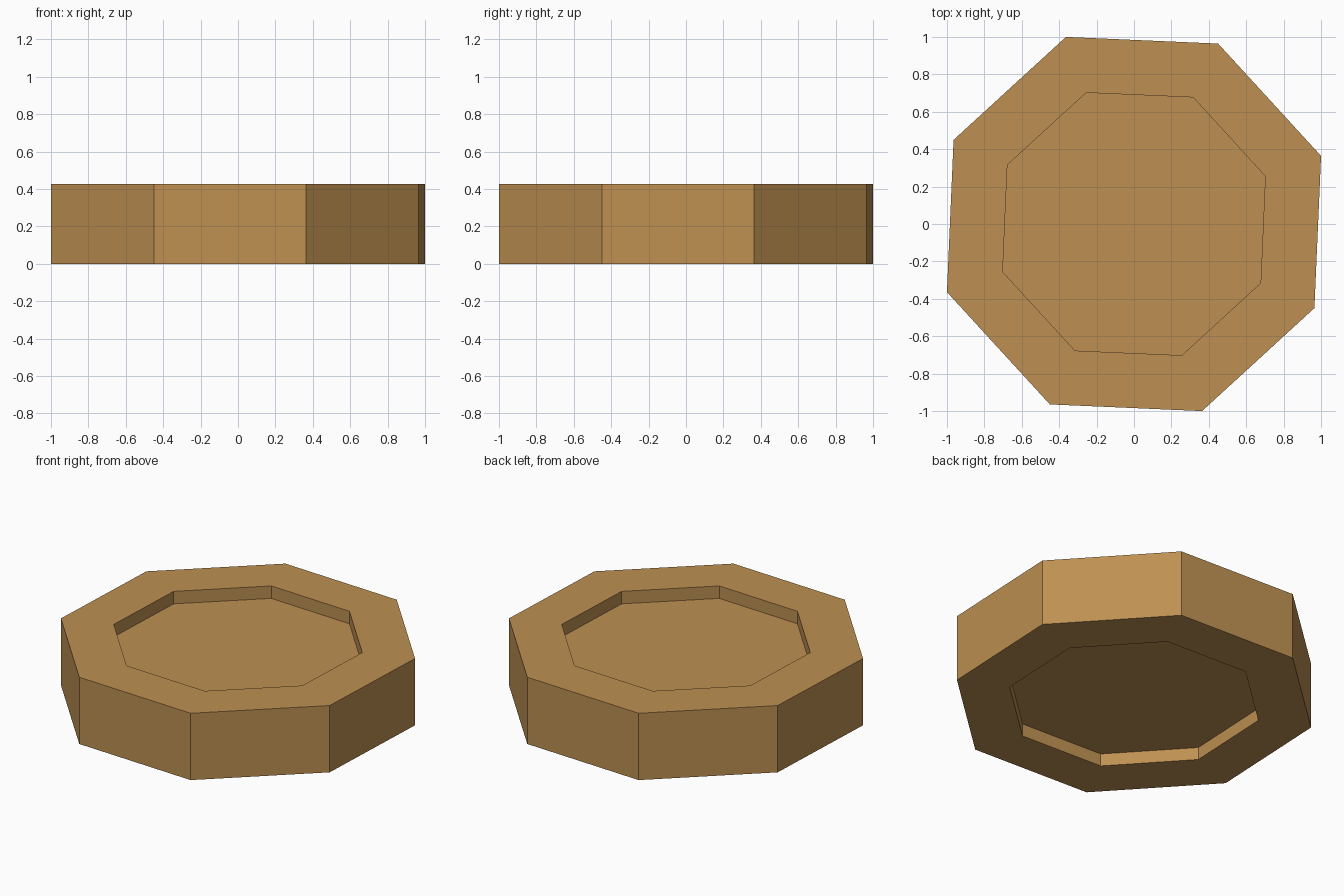
import bpy, bmesh, math

if "Cube" in bpy.data.objects:
    bpy.data.objects.remove(bpy.data.objects["Cube"])

SIDES = 8
TURN = math.radians(20.0)
R_OUT, R_IN = 1.0643, 0.747
HEIGHT, RECESS = 0.428, 0.08

wood = bpy.data.materials.new("tan wood")
wood.diffuse_color = (0.515, 0.279, 0.085, 1.0)
wood.use_nodes = True
wood.node_tree.nodes["Principled BSDF"].inputs["Base Color"].default_value = wood.diffuse_color

bm = bmesh.new()


def ring(radius, z):
    return [bm.verts.new((radius * math.cos(TURN + i * math.tau / SIDES),
                          radius * math.sin(TURN + i * math.tau / SIDES), z))
            for i in range(SIDES)]


# Profile from the bottom recess, around the rim, to the top recess
profile = [(R_IN, RECESS), (R_IN, 0), (R_OUT, 0),
           (R_OUT, HEIGHT), (R_IN, HEIGHT), (R_IN, HEIGHT - RECESS)]
rings = [ring(r, z) for r, z in profile]
for a, b in zip(rings, rings[1:]):
    for i in range(SIDES):
        j = (i + 1) % SIDES
        bm.faces.new((a[i], a[j], b[j], b[i]))

# Recessed floors
bm.faces.new(rings[0][::-1])
bm.faces.new(rings[-1])
bmesh.ops.recalc_face_normals(bm, faces=bm.faces)

mesh = bpy.data.meshes.new("octagonal_disc")
bm.to_mesh(mesh)
bm.free()
mesh.materials.append(wood)
disc = bpy.data.objects.new("octagonal_disc", mesh)
bpy.context.collection.objects.link(disc)
